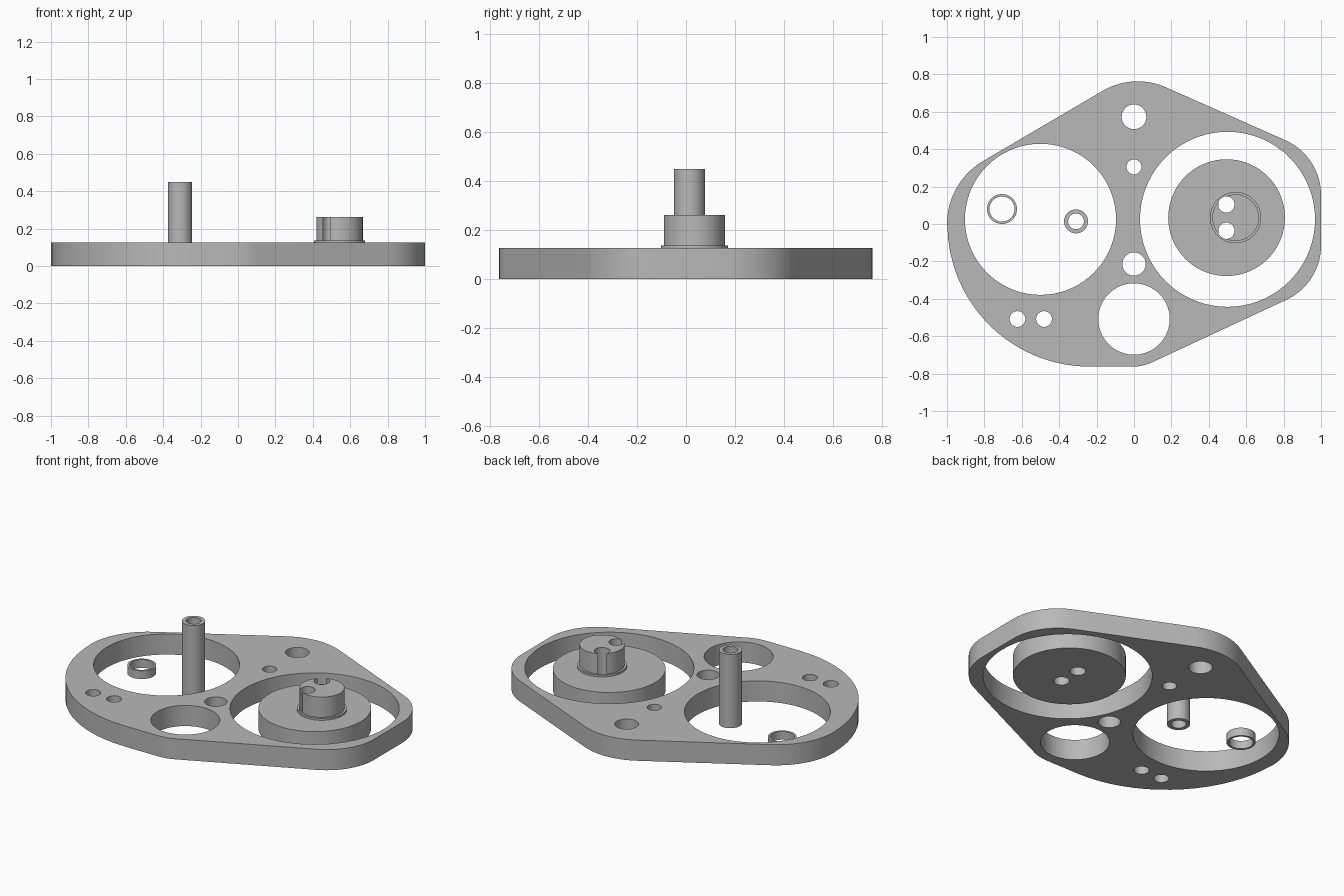
import bpy, bmesh
from math import cos, sin, tau, radians, acos, atan2, hypot, sqrt

if "Cube" in bpy.data.objects:
    bpy.data.objects.remove(bpy.data.objects["Cube"])

grey = bpy.data.materials.new("plain_grey")
grey.diffuse_color = (0.48, 0.48, 0.48, 1)
grey.use_nodes = True
grey.node_tree.nodes["Principled BSDF"].inputs["Base Color"].default_value = grey.diffuse_color


def arc(cx, cy, r, a0, a1):
    """Points along an arc, angles in radians."""
    n = max(6, int(abs(a1 - a0) / tau * 72))
    return [(cx + r * cos(a0 + (a1 - a0) * i / n),
             cy + r * sin(a0 + (a1 - a0) * i / n)) for i in range(n + 1)]


def circle(cx, cy, r):
    return arc(cx, cy, r, 0, tau)[:-1]


def extrude(name, loops, z0, z1):
    """Solid from closed loops; inner loops become holes."""
    curve = bpy.data.curves.new(name, 'CURVE')
    curve.dimensions = '2D'
    curve.fill_mode = 'BOTH'
    curve.extrude = (z1 - z0) / 2
    for pts in loops:
        s = curve.splines.new('POLY')
        s.points.add(len(pts) - 1)
        for p, (x, y) in zip(s.points, pts):
            p.co = (x, y, 0, 1)
        s.use_cyclic_u = True
    ob = bpy.data.objects.new(name, curve)
    bpy.context.collection.objects.link(ob)
    bpy.ops.object.select_all(action='DESELECT')
    ob.select_set(True)
    bpy.context.view_layer.objects.active = ob
    bpy.ops.object.convert(target='MESH')
    ob = bpy.context.object
    bm = bmesh.new()
    bm.from_mesh(ob.data)
    bmesh.ops.remove_doubles(bm, verts=bm.verts, dist=1e-5)
    bmesh.ops.translate(bm, verts=bm.verts, vec=(0, 0, (z0 + z1) / 2))
    bmesh.ops.recalc_face_normals(bm, faces=bm.faces)
    bm.to_mesh(ob.data)
    bm.free()
    ob.data.materials.clear()
    ob.data.materials.append(grey)
    bpy.ops.object.shade_smooth_by_angle(angle=radians(30))
    return ob


T = 0.126  # plate thickness

# Plate outline: rounded corners (x, y, radius, start, end) joined by tangents
corners = [
    (0.68, 0.155, 0.32, 0, 66),
    (0.02, 0.393, 0.37, 66, 120.3),
    (-0.61, 0.0, 0.39, 120.3, 180),
    (-0.235, 0.0, 0.763, 181, 270),
    (-0.01, -0.508, 0.255, 270, 294.6),
    (0.68, -0.115, 0.32, 294.6, 360),
]
outline = []
for cx, cy, r, a0, a1 in corners:
    outline += arc(cx, cy, r, radians(a0), radians(a1))

# Plate holes: two large openings, lower opening, bolt and pin holes
holes = [
    (-0.5, 0.025, 0.404), (0.5, 0.025, 0.468), (0, -0.508, 0.191),
    (0, 0.573, 0.066), (0, 0.305, 0.04), (0, -0.214, 0.062),
    (-0.623, -0.508, 0.042), (-0.481, -0.508, 0.042),
]
extrude("base_plate", [outline] + [circle(*h) for h in holes], 0, T)

# Rotor disc with an off-centre flange, both pierced by two pin holes
BX, BY, BR = 0.543, 0.034, 0.1245
PR = 0.0435
pins = [(0.494, BY + 0.07), (0.494, BY - 0.07)]
pin_loops = [circle(x, y, PR) for x, y in pins]
extrude("rotor_disc", [circle(0.495, 0.034, 0.312)] + pin_loops, 0, T)
extrude("boss_flange", [circle(BX, BY, 0.137)] + pin_loops, T, T + 0.012)

# Boss: the pin holes break through its wall as open slots
d = hypot(pins[0][0] - BX, pins[0][1] - BY)
x = (BR ** 2 - PR ** 2 + d ** 2) / (2 * d)
a = acos(x / BR)
b = atan2(sqrt(BR ** 2 - x ** 2), x - d)
phis = [atan2(py - BY, px - BX) % tau for px, py in pins]
boss = []
for i, (px, py) in enumerate(pins):
    phi = phis[i]
    nxt = phis[1] if i == 0 else phis[0] + tau
    boss += arc(px, py, PR, phi - b, phi + b - tau)
    boss += arc(BX, BY, BR, phi + a, nxt - a)[1:-1]
extrude("slotted_boss", [boss], T + 0.012, 0.262)

# Hollow post and short ring standing in the left opening
extrude("hollow_post", [circle(-0.31, 0.014, 0.064), circle(-0.31, 0.014, 0.042)], 0, 0.45)
extrude("small_ring", [circle(-0.706, 0.08, 0.08), circle(-0.706, 0.08, 0.067)], 0, 0.05)
